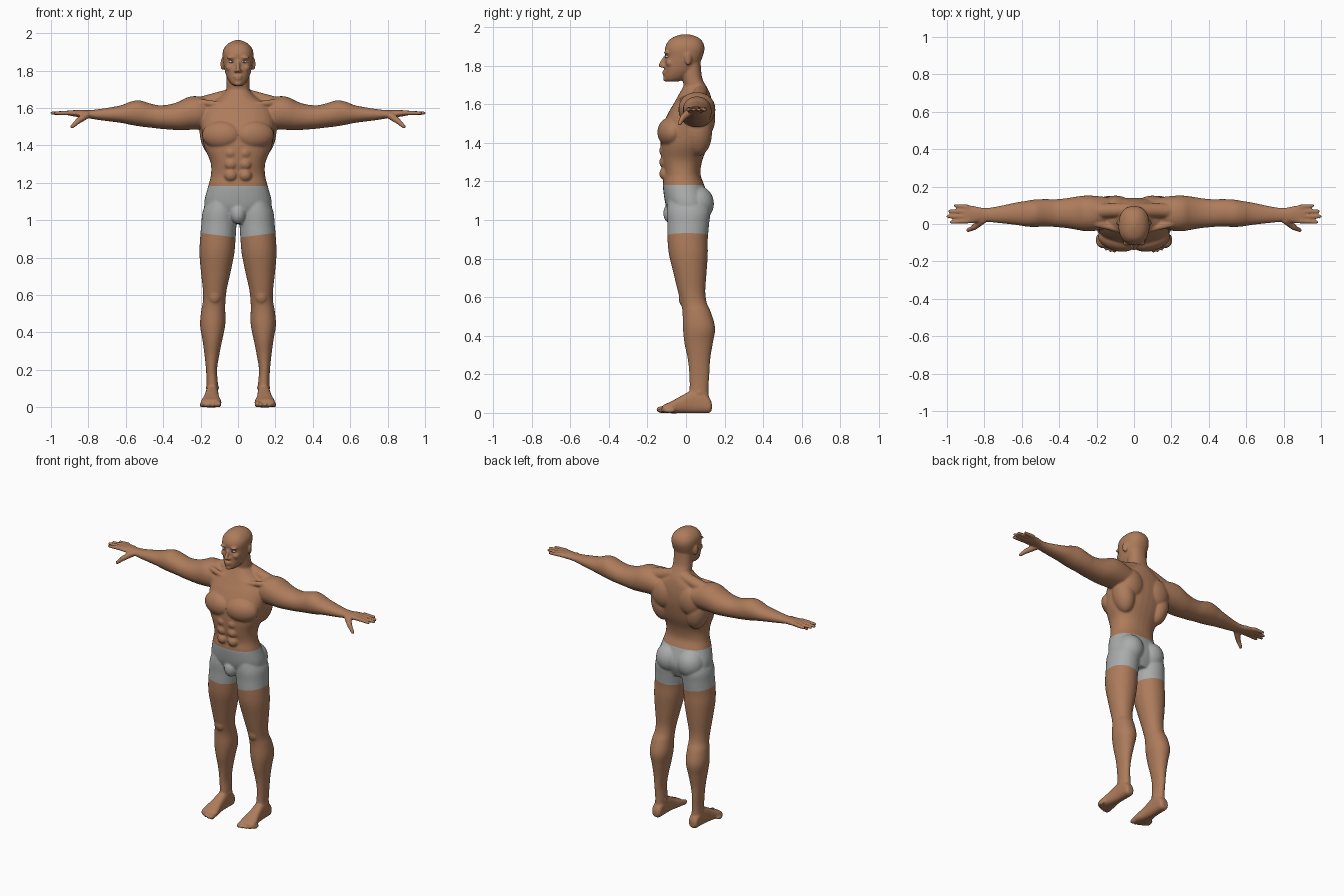
import bpy, bmesh, math
from mathutils import Vector, Matrix

cube = bpy.data.objects.get("Cube")
if cube:
    bpy.data.objects.remove(cube)


def material(name, colour):
    mat = bpy.data.materials.new(name)
    mat.use_nodes = True
    mat.diffuse_color = (*colour, 1)
    mat.node_tree.nodes["Principled BSDF"].inputs["Base Color"].default_value = (*colour, 1)
    return mat


skin = material("skin", (.42, .2, .105))
cloth = material("grey_cloth", (.4, .41, .41))
eye_white = material("eye_white", (.6, .62, .65))
iris_blue = material("iris_blue", (.1, .2, .3))


def smooth_section(rows, i, t):
    """Catmull-Rom blend between the measured sections."""
    a, b, c, d = (rows[min(max(k, 0), len(rows) - 1)] for k in range(i - 1, i + 3))
    return b + (c - a) * (t / 2) + (a * 2 - b * 5 + c * 4 - d) * (t * t / 2) \
        + (b * 3 - a - c * 3 + d) * (t ** 3 / 2)


def loft(bm, axis, table, power=2.3, sides=32, steps=4):
    """Skin rounded sections given as (position, low a, high a, low b, high b)."""
    rows = [Vector(r) for r in table]
    dense = [smooth_section(rows, i, k / steps) for i in range(len(rows) - 1) for k in range(steps)]
    rings = []
    for pos, a0, a1, b0, b1 in dense + [rows[-1]]:
        ring = []
        for k in range(sides):
            angle = math.tau * k / sides
            c, s = math.cos(angle), math.sin(angle)
            u = math.copysign(abs(c) ** (2 / power), c)
            v = math.copysign(abs(s) ** (2 / power), s)
            co = [(a0 + a1) / 2 + u * (a1 - a0) / 2, (b0 + b1) / 2 + v * (b1 - b0) / 2]
            co.insert("xyz".index(axis), pos)
            ring.append(bm.verts.new(co))
        rings.append(ring)
    for low, high in zip(rings, rings[1:]):
        for k in range(sides):
            n = (k + 1) % sides
            bm.faces.new((low[k], low[n], high[n], high[k]))
    bm.faces.new(rings[0])
    bm.faces.new(rings[-1])


def loft_centred(bm, table):
    """Upright loft centred on x, rows are (height, half width, front, back)."""
    loft(bm, "z", [(z, -w, w, front, back) for z, w, front, back in table])


def ball(bm, centre, radii, turn=0, axis="Z"):
    mat = Matrix.Translation(centre) @ Matrix.Rotation(turn, 4, axis) @ Matrix.Diagonal((*radii, 1))
    bmesh.ops.create_uvsphere(bm, u_segments=24, v_segments=16, radius=1, matrix=mat)


def limb(bm, start, end, r1, r2):
    """Tapered rod with round ends."""
    start, end = Vector(start), Vector(end)
    span = end - start
    mat = Matrix.Translation((start + end) / 2) @ span.to_track_quat("Z", "Y").to_matrix().to_4x4()
    bmesh.ops.create_cone(bm, cap_ends=True, segments=16, radius1=r1, radius2=r2,
                          depth=span.length, matrix=mat)
    ball(bm, start, (r1, r1, r1))
    ball(bm, end, (r2, r2, r2))


def add_object(name, bm, *mats):
    mesh = bpy.data.meshes.new(name)
    bm.to_mesh(mesh)
    bm.free()
    for mat in mats:
        mesh.materials.append(mat)
    ob = bpy.data.objects.new(name, mesh)
    bpy.context.collection.objects.link(ob)
    return ob


def mirror_and_smooth(ob):
    ob.data.shade_smooth()
    mod = ob.modifiers.new("mirror", "MIRROR")
    mod.use_clip = True
    mod.merge_threshold = .0005


body = bmesh.new()

# Trunk
loft_centred(body, [
    (.98, .1, -.06, .09), (1.05, .17, -.095, .12), (1.1, .18, -.11, .12),
    (1.18, .16, -.12, .095), (1.24, .145, -.115, .075), (1.31, .147, -.128, .085),
    (1.39, .18, -.132, .115), (1.48, .195, -.125, .135), (1.55, .195, -.095, .14),
    (1.61, .17, -.06, .135), (1.655, .1, -.035, .125), (1.69, .065, -.015, .108)])
# Neck
loft_centred(body, [(1.58, .08, -.06, .13), (1.64, .07, -.03, .125), (1.69, .064, -.012, .107),
                    (1.74, .061, -.02, .083), (1.83, .06, -.03, .075)])
# Head
loft_centred(body, [
    (1.718, .025, -.1, -.04), (1.735, .043, -.111, .0), (1.77, .062, -.111, .04),
    (1.81, .073, -.11, .07), (1.85, .08, -.106, .087), (1.885, .083, -.11, .096),
    (1.915, .077, -.1, .091), (1.94, .058, -.08, .073), (1.955, .034, -.05, .045),
    (1.963, .01, -.02, .015)])
# Face: nose, nostril, brow, cheek, lips, chin, ear
limb(body, (0, -.11, 1.845), (0, -.13, 1.803), .008, .013)
ball(body, (.012, -.117, 1.798), (.01, .012, .009))
ball(body, (.032, -.098, 1.869), (.03, .016, .009), -.3)
ball(body, (.042, -.083, 1.815), (.023, .022, .02))
ball(body, (0, -.111, 1.769), (.025, .012, .007))
ball(body, (0, -.11, 1.755), (.021, .012, .007))
ball(body, (0, -.104, 1.731), (.02, .015, .014))
ball(body, (.082, .012, 1.835), (.01, .02, .034), .4)

# Chest, shoulder blade, flank, upper back and collar muscles
ball(body, (.09, -.085, 1.455), (.105, .06, .075), .25)
ball(body, (.1, .1, 1.53), (.085, .052, .095))
ball(body, (.135, .06, 1.45), (.068, .075, .12), .2, "Y")
limb(body, (.04, .075, 1.665), (.2, .07, 1.62), .038, .04)
limb(body, (.02, -.045, 1.61), (.2, .0, 1.63), .014, .018)
# Abdominal muscles
for height in (1.24, 1.3, 1.36):
    ball(body, (.038, -.105, height), (.036, .034, .034))
# Buttock and front of the groin
ball(body, (.08, .055, 1.085), (.087, .09, .095))
ball(body, (0, -.075, 1.035), (.042, .043, .055))

# Leg
loft(body, "z", [
    (1.14, .02, .15, -.09, .1), (1.05, .006, .188, -.1, .125), (.98, .008, .196, -.097, .12),
    (.9, .013, .203, -.096, .113), (.82, .02, .206, -.088, .113), (.72, .04, .198, -.064, .106),
    (.63, .06, .188, -.042, .1), (.57, .067, .187, -.026, .108), (.52, .068, .196, -.018, .13),
    (.44, .068, .203, -.016, .151), (.36, .084, .19, -.008, .139), (.28, .1, .179, .009, .126),
    (.2, .112, .171, .017, .121), (.12, .107, .168, .018, .117), (.05, .107, .17, .01, .122)], 2.1)
ball(body, (.125, -.01, .595), (.035, .028, .045))
ball(body, (.137, .068, .105), (.036, .022, .022))

# Foot and toes
loft(body, "y", [
    (.134, .12, .16, .015, .05), (.12, .107, .169, .0, .08), (.08, .104, .172, -.002, .11),
    (.03, .104, .174, -.002, .115), (-.03, .1, .183, -.002, .085), (-.08, .09, .196, -.002, .058),
    (-.115, .09, .195, .0, .042), (-.125, .1, .18, .005, .03)], 2.6)
for i in range(5):
    radius = .017 if i == 0 else .012
    ball(body, (.104 + i * .0225, -.125 + i * i * .0025, radius), (radius * .9, .03, radius + .001))

# Arm and palm
loft(body, "x", [
    (.12, .0, .14, 1.5, 1.63), (.2, -.035, .15, 1.487, 1.66), (.26, -.038, .152, 1.483, 1.66),
    (.31, -.03, .146, 1.481, 1.637), (.36, -.022, .138, 1.484, 1.62), (.42, -.016, .132, 1.489, 1.614),
    (.47, -.013, .133, 1.495, 1.624), (.53, -.016, .131, 1.502, 1.641), (.58, -.013, .123, 1.511, 1.632),
    (.63, -.005, .115, 1.521, 1.613), (.74, .007, .092, 1.535, 1.594), (.8, .012, .086, 1.545, 1.588),
    (.84, .008, .093, 1.55, 1.59), (.88, .002, .1, 1.555, 1.588), (.91, .004, .1, 1.561, 1.586)], 2.1)
# Fingers and thumb
for y, tip in ((.01, .975), (.04, .994), (.068, .985), (.098, .955)):
    root = .05 + (y - .05) * .85
    limb(body, (.89, root, 1.574), (tip, y, 1.572), .0135, .01)
limb(body, (.81, .02, 1.562), (.855, -.018, 1.53), .021, .016)
limb(body, (.855, -.018, 1.53), (.887, -.033, 1.5), .015, .011)

# Fuse all parts into one smooth skin
bmesh.ops.recalc_face_normals(body, faces=body.faces)
figure = add_object("body", body, skin, cloth)
remesh = figure.modifiers.new("fuse", "REMESH")
remesh.mode = "VOXEL"
remesh.voxel_size = .006
relax = figure.modifiers.new("relax", "SMOOTH")
relax.factor = .5
relax.iterations = 5
graph = bpy.context.evaluated_depsgraph_get()
fused = bpy.data.meshes.new_from_object(figure.evaluated_get(graph))
figure.modifiers.clear()

# Keep the left half and cut the waist and leg hems of the shorts
half = bmesh.new()
half.from_mesh(fused)
bpy.data.meshes.remove(fused)
waist = Vector((0, 0, 1.183))
hem, hem_normal = Vector((.2, 0, .932)), Vector((-.13, 0, 1))


def cut(point, normal, clear=False):
    bmesh.ops.bisect_plane(half, geom=half.verts[:] + half.edges[:] + half.faces[:], dist=.00001,
                           plane_co=point, plane_no=normal, clear_inner=clear)


cut((0, 0, 0), (1, 0, 0), True)
cut(waist, (0, 0, 1))
cut(hem, hem_normal)
for face in half.faces:
    middle = face.calc_center_median()
    in_shorts = middle.z < waist.z and (middle - hem).dot(hem_normal) > 0
    face.material_index = int(in_shorts)
half.to_mesh(figure.data)
half.free()
mirror_and_smooth(figure)

# Eyes
for name, centre, radii, mat in (("eyes", (.033, -.094, 1.848), (.016, .014, .008), eye_white),
                                 ("irises", (.033, -.104, 1.848), (.006, .006, .006), iris_blue)):
    bm = bmesh.new()
    ball(bm, centre, radii)
    mirror_and_smooth(add_object(name, bm, mat))
